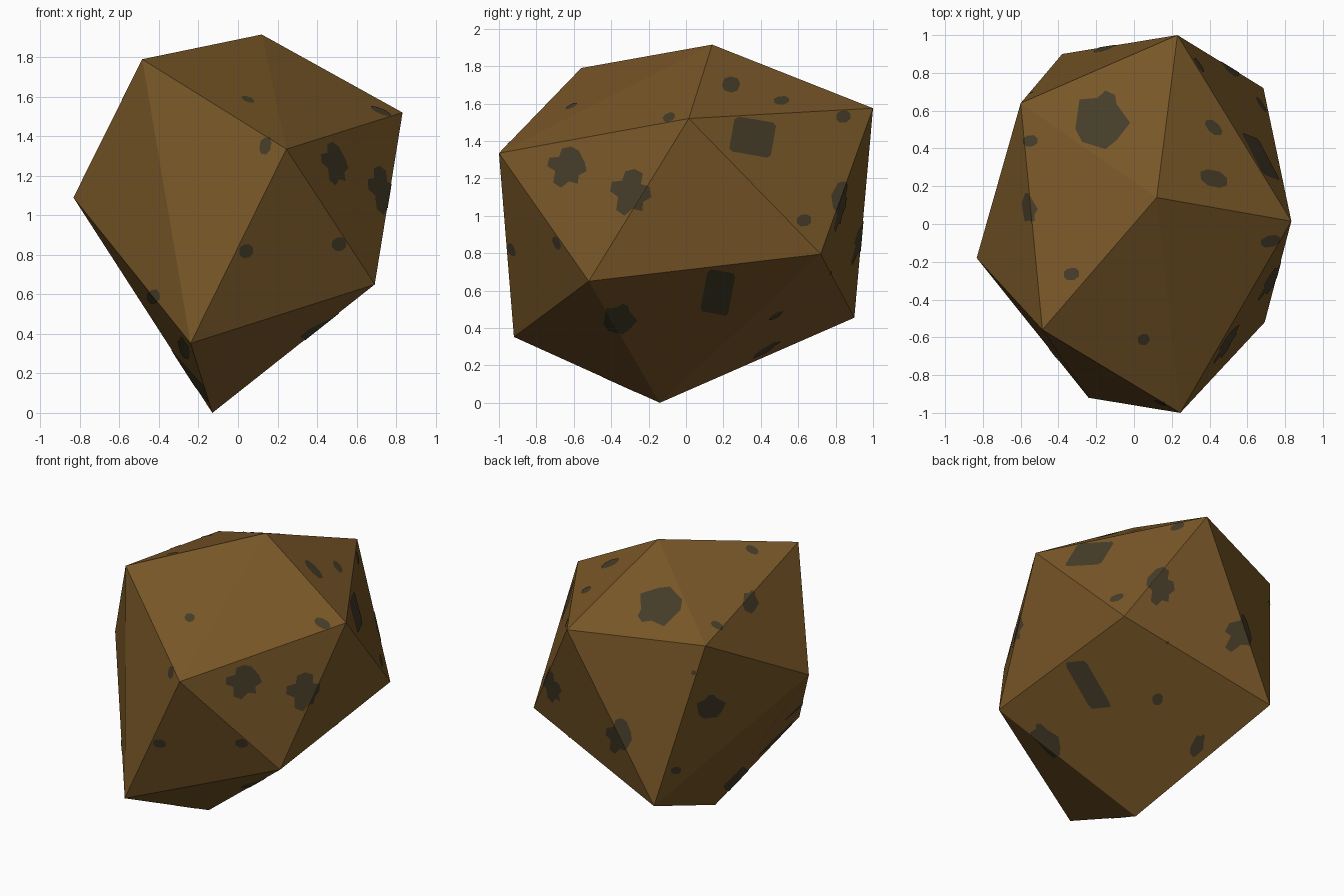
import bpy, bmesh, math
from mathutils import Vector as V

if "Cube" in bpy.data.objects:
    bpy.data.objects.remove(bpy.data.objects["Cube"])


def material(name, rgb):
    m = bpy.data.materials.new(name)
    m.diffuse_color = (*rgb, 1)
    m.use_nodes = True
    m.node_tree.nodes["Principled BSDF"].inputs["Base Color"].default_value = m.diffuse_color
    return m


def make_object(name, bm, mat):
    me = bpy.data.meshes.new(name)
    bm.to_mesh(me)
    bm.free()
    me.materials.append(mat)
    ob = bpy.data.objects.new(name, me)
    bpy.context.collection.objects.link(ob)
    return ob


brown = material("earth brown", (0.19, 0.095, 0.021))
dark = material("dark olive grey", (0.06, 0.046, 0.022))

# Boulder: a distorted icosahedron, two poles and two staggered rings
top = V((0.12, 0.14, 1.915))
bottom = V((-0.13, -0.14, 0))
upper = [V(p) for p in ((-.485, -.56, 1.79), (.245, -1, 1.335), (.833, .015, 1.52),
                        (.23, 1, 1.575), (-.60, .64, 1.545))]
lower = [V(p) for p in ((-.24, -.92, .352), (.692, -.52, .65), (.685, .72, .795),
                        (-.38, .90, .455), (-.833, -.18, 1.09))]
faces = []
for i in range(5):
    j = (i + 1) % 5
    faces += [(top, upper[i], upper[j]), (upper[i], lower[i], upper[j]),
              (lower[i], lower[j], upper[j]), (bottom, lower[j], lower[i])]

bm = bmesh.new()
for f in faces:
    bm.faces.new([bm.verts.new(p) for p in f])
bmesh.ops.remove_doubles(bm, verts=bm.verts, dist=1e-4)
make_object("boulder", bm, brown)

# Patch outlines in a unit square from -1 to 1
SHAPES = {
    "spot": [(1, -.4), (1, .45), (.5, 1), (-.4, .9), (-1, .4), (-1, -.5), (-.5, -1), (.4, -.95)],
    "slab": [(1, -.85), (1, .85), (.85, 1), (-.8, 1), (-1, .8), (-1, -.85), (-.85, -1), (.85, -1)],
    "blob": [(1, -.2), (.9, .25), (.5, .35), (.6, .8), (.2, 1), (-.25, .9), (-.4, .5),
             (-.9, .45), (-1, .05), (-.6, -.2), (-.7, -.75), (-.3, -1), (.1, -.7),
             (.55, -.8), (.6, -.4)],
    "chip": [(1, -.1), (.5, .55), (.45, .85), (.1, 1), (-.2, .75), (-.85, .7), (-1, -.3),
             (-.75, -.75), (.1, -1), (.5, -.7)],
}

# Projection directions: screen right and screen up
VIEWS = {
    "front": (V((1, 0, 0)), V((0, 0, 1))),
    "right": (V((0, 1, 0)), V((0, 0, 1))),
    "top": (V((1, 0, 0)), V((0, 1, 0))),
    "back_left": (V((-.83, -.56, 0)), V((.235, -.349, .907))),
    "back_right_below": (V((-.763, .646, 0)), V((.323, .382, .866))),
}

# Patches per direction: shape, centre, width, height, turn in degrees
PATCHES = {
    "front": [("spot", .04, .82, .07, .07, 0), ("spot", .51, .855, .07, .07, 0),
              ("spot", .14, 1.352, .055, .09, -10), ("spot", -.425, .59, .06, .07, 0),
              ("chip", -.27, .33, .05, .12, 20)],
    "right": [("blob", -.635, 1.26, .21, .22, 0), ("blob", -.295, 1.125, .22, .25, 0),
              ("slab", .355, 1.42, .225, .19, -10), ("spot", .24, 1.70, .09, .085, -20),
              ("spot", .51, 1.615, .08, .045, 0), ("spot", .84, 1.53, .075, .065, 0),
              ("spot", -.09, 1.525, .065, .045, 20), ("spot", .63, .975, .075, .065, 0),
              ("slab", .17, .593, .15, .23, -11), ("chip", -.35, .45, .18, .165, 0)],
    "top": [("chip", -.165, .55, .29, .31, 0), ("spot", -.33, -.265, .08, .065, 0),
            ("spot", -.548, .44, .075, .06, 0), ("spot", .05, -.61, .06, .06, 0)],
    "back_left": [("chip", .42, 1.32, .10, .15, 0), ("spot", .064, .866, .03, .03, 0),
                  ("chip", .175, .65, .19, .15, 20), ("blob", -.415, .457, .17, .23, 0),
                  ("spot", -.05, .24, .065, .045, 0), ("slab", .32, .183, .18, .06, 45)],
    "back_right_below": [("blob", .173, 1.374, .18, .25, 0), ("spot", .153, .655, .065, .075, 0),
                         ("chip", .41, .358, .08, .165, -25), ("spot", .217, 1.016, .02, .02, 0)],
}


def clip(poly, tri):
    """Clip a 2D outline to a counter-clockwise triangle."""
    for a, b in zip(tri, tri[1:] + tri[:1]):
        side = lambda p: (b - a).x * (p - a).y - (b - a).y * (p - a).x
        out = []
        for p, q in zip(poly, poly[1:] + poly[:1]):
            sp, sq = side(p), side(q)
            if sp >= 0:
                out.append(p)
            if (sp >= 0) != (sq >= 0):
                out.append(p.lerp(q, sp / (sp - sq)))
        poly = out
        if len(poly) < 3:
            return []
    return poly


# Project every outline on to the boulder, folding it over edges
bm = bmesh.new()
for view, items in PATCHES.items():
    r, u = VIEWS[view][0].normalized(), VIEWS[view][1].normalized()
    toward = r.cross(u)
    for shape, cx, cy, w, h, deg in items:
        c, s = math.cos(math.radians(deg)), math.sin(math.radians(deg))
        outline = [V((cx + c * x * w / 2 - s * y * h / 2, cy + s * x * w / 2 + c * y * h / 2))
                   for x, y in SHAPES[shape]]
        for f in faces:
            n = (f[1] - f[0]).cross(f[2] - f[0]).normalized()
            facing = n.dot(toward)
            if facing < 0.08:
                continue
            pts = []
            for p in clip(outline, [V((q.dot(r), q.dot(u))) for q in f]):
                flat = r * p.x + u * p.y
                q = flat + toward * ((f[0] - flat).dot(n) / facing) + n * 0.003
                if not pts or (q - pts[-1]).length > 1e-5:
                    pts.append(q)
            if len(pts) > 2:
                bm.faces.new([bm.verts.new(q) for q in pts])
bmesh.ops.triangulate(bm, faces=bm.faces)
make_object("dark_patches", bm, dark)
